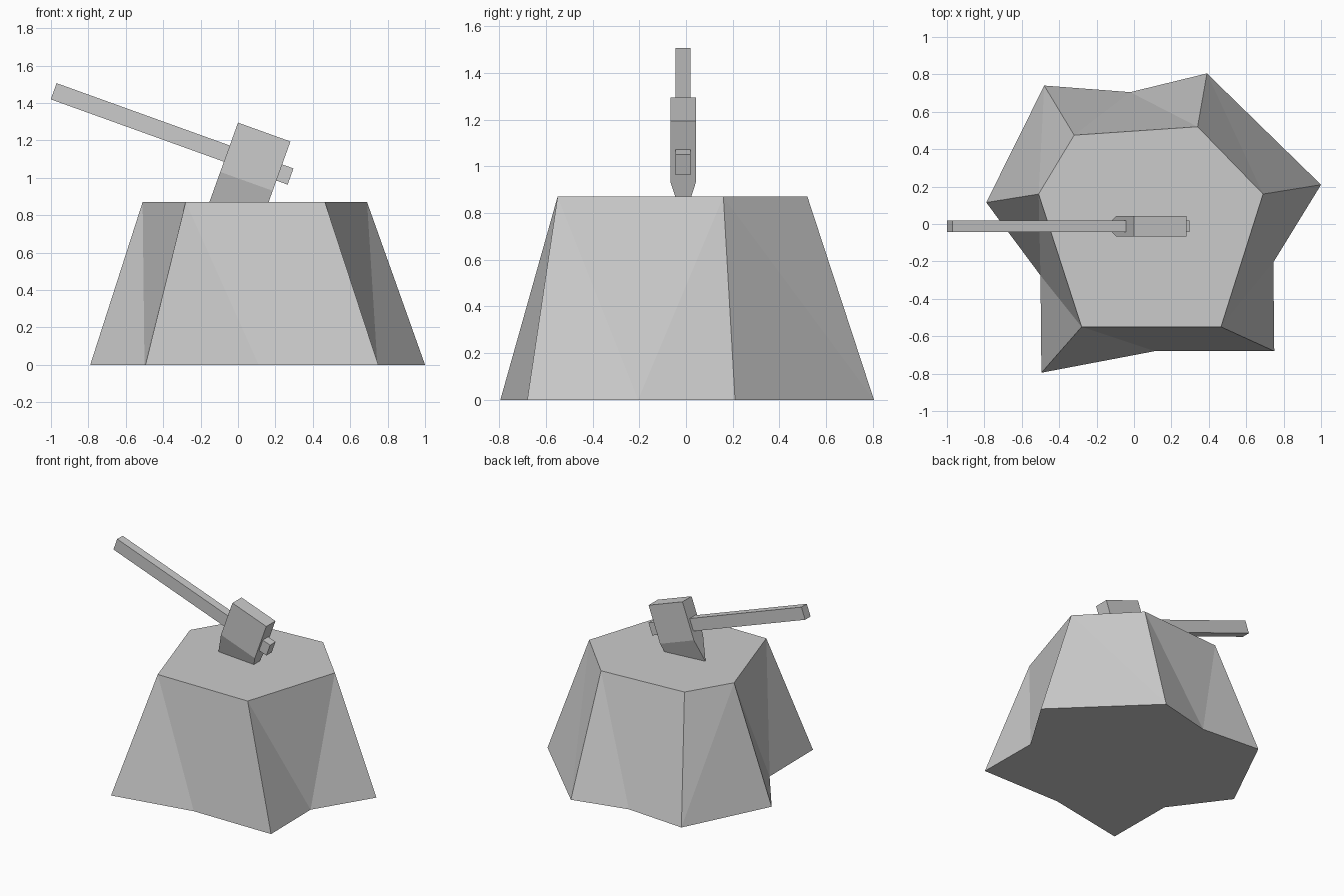
import bpy, bmesh, math
from mathutils import Matrix, Vector

cube = bpy.data.objects.get("Cube")
if cube:
    bpy.data.objects.remove(cube, do_unlink=True)

grey = bpy.data.materials.new("plain_grey")
grey.use_nodes = True
colour = (0.6, 0.6, 0.6, 1)
grey.diffuse_color = colour
grey.node_tree.nodes["Principled BSDF"].inputs["Base Color"].default_value = colour


def finish(name, bm, matrix=Matrix()):
    bmesh.ops.recalc_face_normals(bm, faces=bm.faces[:])
    mesh = bpy.data.meshes.new(name)
    bm.to_mesh(mesh)
    bm.free()
    mesh.materials.append(grey)
    obj = bpy.data.objects.new(name, mesh)
    obj.matrix_world = matrix
    bpy.context.collection.objects.link(obj)
    return obj


# Stump: six-sided top, flared root tips, and notches between most tips
height = 0.87
top_ring = [(-0.51, 0.16), (-0.28, -0.55), (0.465, -0.55),
            (0.69, 0.16), (0.34, 0.52), (-0.32, 0.475)]
root_tips = [(-0.79, 0.115), (-0.495, -0.795), (0.75, -0.68),
             (1.0, 0.21), (0.39, 0.805), (-0.48, 0.74)]
# Notch after each root tip, where there is one
notches = [(-0.5, -0.275), (0.11, -0.68), (0.745, -0.205), None, (-0.02, 0.705), None]

bm = bmesh.new()
top = [bm.verts.new((x, y, height)) for x, y in top_ring]
tips = [bm.verts.new((x, y, 0)) for x, y in root_tips]
base = []
for i, notch in enumerate(notches):
    j = (i + 1) % len(top)
    base.append(tips[i])
    if notch:
        mid = bm.verts.new((*notch, 0))
        base.append(mid)
        bm.faces.new((top[i], tips[i], mid))
        bm.faces.new((top[i], mid, top[j]))
        bm.faces.new((top[j], mid, tips[j]))
    else:
        # Fold the plain sides along one diagonal
        a, b = (top[j], tips[i]) if i == 5 else (top[i], tips[j])
        bm.faces.new((a, b, tips[j] if i == 5 else tips[i]))
        bm.faces.new((a, b, top[i] if i == 5 else top[j]))
bm.faces.new(top)
bm.faces.new(base)
finish("stump", bm)

# Axe frame: local x along the handle, local z up the head
tilt = Matrix.Translation((0, -0.012, 1.295)) @ Matrix.Rotation(math.radians(19.8), 4, 'Y')

# Axe head: block that tapers to a sharp edge sunk into the stump
bm = bmesh.new()
width, half, shoulder, edge = 0.298, 0.054, -0.28, -0.455
profile = [(-half, 0), (half, 0), (half, shoulder), (0, edge), (-half, shoulder)]
side = bm.faces.new([bm.verts.new((0, y, z)) for y, z in profile])
out = bmesh.ops.extrude_face_region(bm, geom=[side])
moved = [v for v in out["geom"] if isinstance(v, bmesh.types.BMVert)]
bmesh.ops.translate(bm, verts=moved, vec=Vector((width, 0, 0)))
finish("axe_head", bm, tilt)

# Handle: square bar passing through the head
bm = bmesh.new()
bmesh.ops.create_cube(bm, size=1)
bmesh.ops.scale(bm, vec=(1.346, 0.064, 0.092), verts=bm.verts[:])
bmesh.ops.translate(bm, vec=(-0.311, 0, -0.176), verts=bm.verts[:])
finish("axe_handle", bm, tilt)
